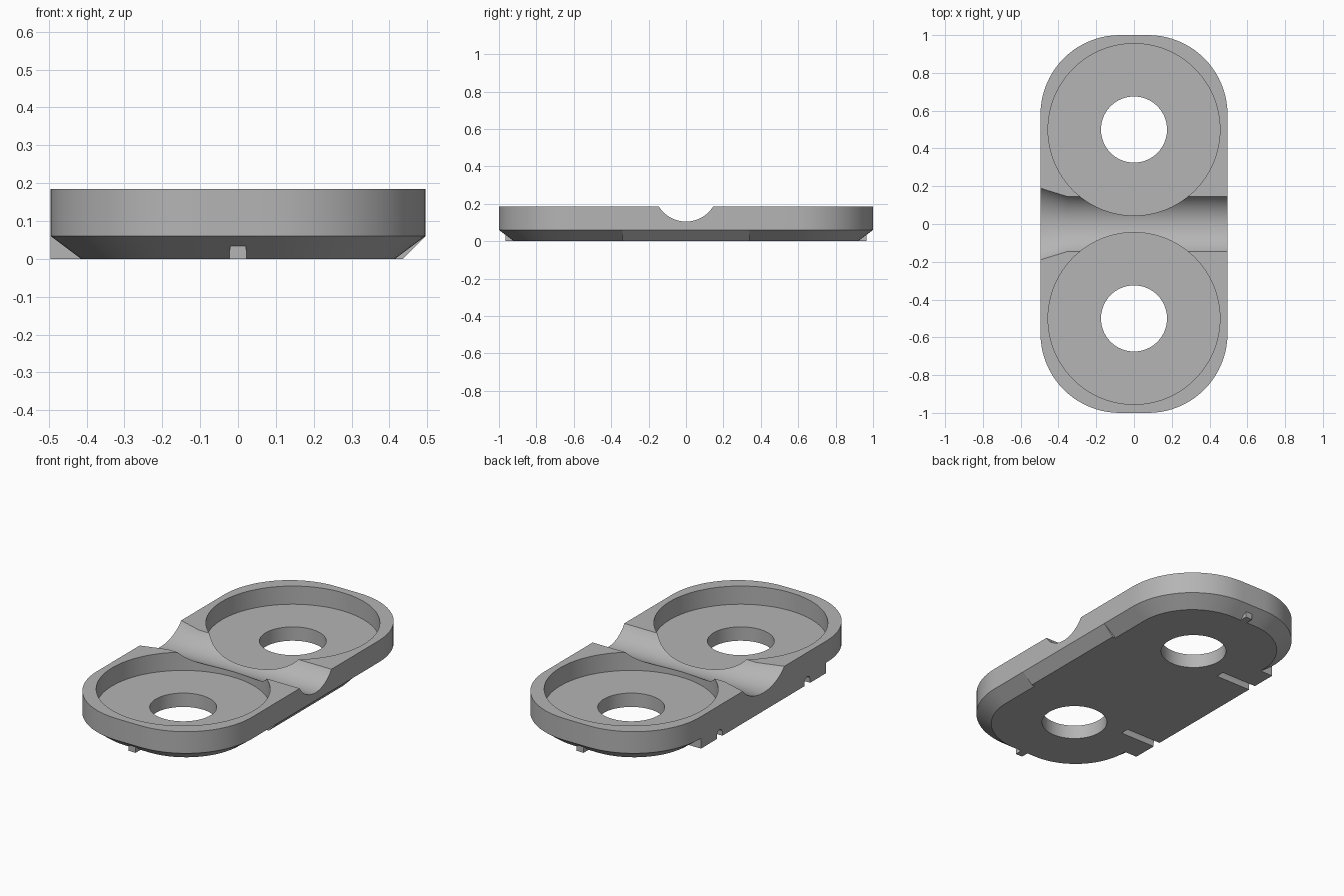
import bpy, bmesh, math

old = bpy.data.objects.get("Cube")
if old:
    bpy.data.objects.remove(old, do_unlink=True)

HALF_X, HALF_Y, TOP = 0.495, 1.0, 0.185
CORNER, CHAMFER, CHAMFER_Z = 0.42, 0.08, 0.06
CUP_Y, CUP_R, HOLE_R, FLOOR = 0.5, 0.455, 0.175, 0.08

grey = bpy.data.materials.new("plain_grey")
grey.use_nodes = True
colour = (0.46, 0.46, 0.46, 1)
grey.diffuse_color = colour
grey.node_tree.nodes["Principled BSDF"].inputs["Base Color"].default_value = colour


def loft(name, rings):
    """Skin a row of equal closed rings and cap both ends."""
    bm = bmesh.new()
    rows = [[bm.verts.new(p) for p in ring] for ring in rings]
    n = len(rows[0])
    for a, b in zip(rows, rows[1:]):
        for i in range(n):
            j = (i + 1) % n
            bm.faces.new((a[i], a[j], b[j], b[i]))
    bm.faces.new(rows[0][::-1])
    bm.faces.new(rows[-1])
    bmesh.ops.recalc_face_normals(bm, faces=bm.faces)
    mesh = bpy.data.meshes.new(name)
    bm.to_mesh(mesh)
    bm.free()
    mesh.materials.append(grey)
    obj = bpy.data.objects.new(name, mesh)
    bpy.context.collection.objects.link(obj)
    return obj


def circle(r, n):
    return [(r * math.cos(2 * math.pi * i / n), r * math.sin(2 * math.pi * i / n))
            for i in range(n)]


def outline(inset, z, steps=20):
    """Rounded rectangle, offset inwards."""
    r, pts = CORNER - inset, []
    corners = [(1, 1), (-1, 1), (-1, -1), (1, -1)]
    for k, (sx, sy) in enumerate(corners):
        for i in range(steps + 1):
            a = math.pi / 2 * (k + i / steps)
            pts.append((sx * (HALF_X - CORNER) + r * math.cos(a),
                        sy * (HALF_Y - CORNER) + r * math.sin(a), z))
    return pts


def cylinder_z(name, r, y, z0, z1, n):
    return loft(name, [[(px, py + y, z) for px, py in circle(r, n)] for z in (z0, z1)])


def prism_y(name, profile, half):
    return loft(name, [[(x, y, z) for x, z in profile] for y in (-half, half)])


def cut(target, cutter):
    bpy.context.view_layer.objects.active = target
    mod = target.modifiers.new("cut", "BOOLEAN")
    mod.operation, mod.solver, mod.object = "DIFFERENCE", "EXACT", cutter
    bpy.ops.object.modifier_apply(modifier=mod.name)


# Tray body with chamfered underside
body = loft("tray_body", [outline(CHAMFER, 0), outline(0, CHAMFER_Z), outline(0, TOP)])

# Full-height foot on the right edge, shallower lip on the left edge
foot = prism_y("right_foot", [(-HALF_X, 0), (-HALF_X, CHAMFER_Z),
                              (-HALF_X + CHAMFER, 0)], 0.57)
lip = prism_y("left_lip", [(HALF_X - CHAMFER, 0), (HALF_X, CHAMFER_Z),
                           (HALF_X - 0.06, 0)], 0.34)

# Cross channel, flared towards the right edge
stations = [(-0.55, 1.44), (-0.495, 1.31), (-0.35, 1.0), (0.6, 1.0)]
channel = loft("channel_cutter", [[(x, py * flare, pz + 0.276) for py, pz in circle(0.171, 96)]
                                  for x, flare in stations])
cutters = [channel]

# Round cups, through holes and underside slots
for s in (-1, 1):
    y = s * CUP_Y
    cutters.append(cylinder_z("cup_cutter", CUP_R, y, FLOOR, 0.4, 96))
    cutters.append(cylinder_z("hole_cutter", HOLE_R, y, -0.1, 0.3, 64))
    slot = [(0.025, -0.05)] + [(0.025 * math.cos(a), 0.02 + 0.025 * math.sin(a))
                               for a in (math.pi * i / 10 for i in range(11))] + [(-0.025, -0.05)]
    slot_cutter = loft("slot_cutter", [[(x, s * 0.4 + py, pz) for py, pz in slot]
                                       for x in (-0.6, -0.27)])
    cutters.append(slot_cutter)
    cut(foot, slot_cutter)

for c in cutters:
    cut(body, c)
for c in cutters:
    bpy.data.objects.remove(c, do_unlink=True)

# Small round-topped pegs under both ends
parts = [body, foot, lip]
peg = [(0.022, 0)] + [(0.022 * math.cos(a), 0.023 + 0.022 * math.sin(a))
                      for a in (math.pi * i / 10 for i in range(11))] + [(-0.022, 0)]
for name, s in (("front_peg", -1), ("back_peg", 1)):
    parts.append(loft(name, [[(x, s * y, z) for x, z in peg] for y in (0.9, 0.965)]))

# Smooth curved walls, keep rims sharp
for obj in parts:
    bpy.ops.object.select_all(action="DESELECT")
    obj.select_set(True)
    bpy.context.view_layer.objects.active = obj
    bpy.ops.object.shade_smooth_by_angle(angle=math.radians(25))
